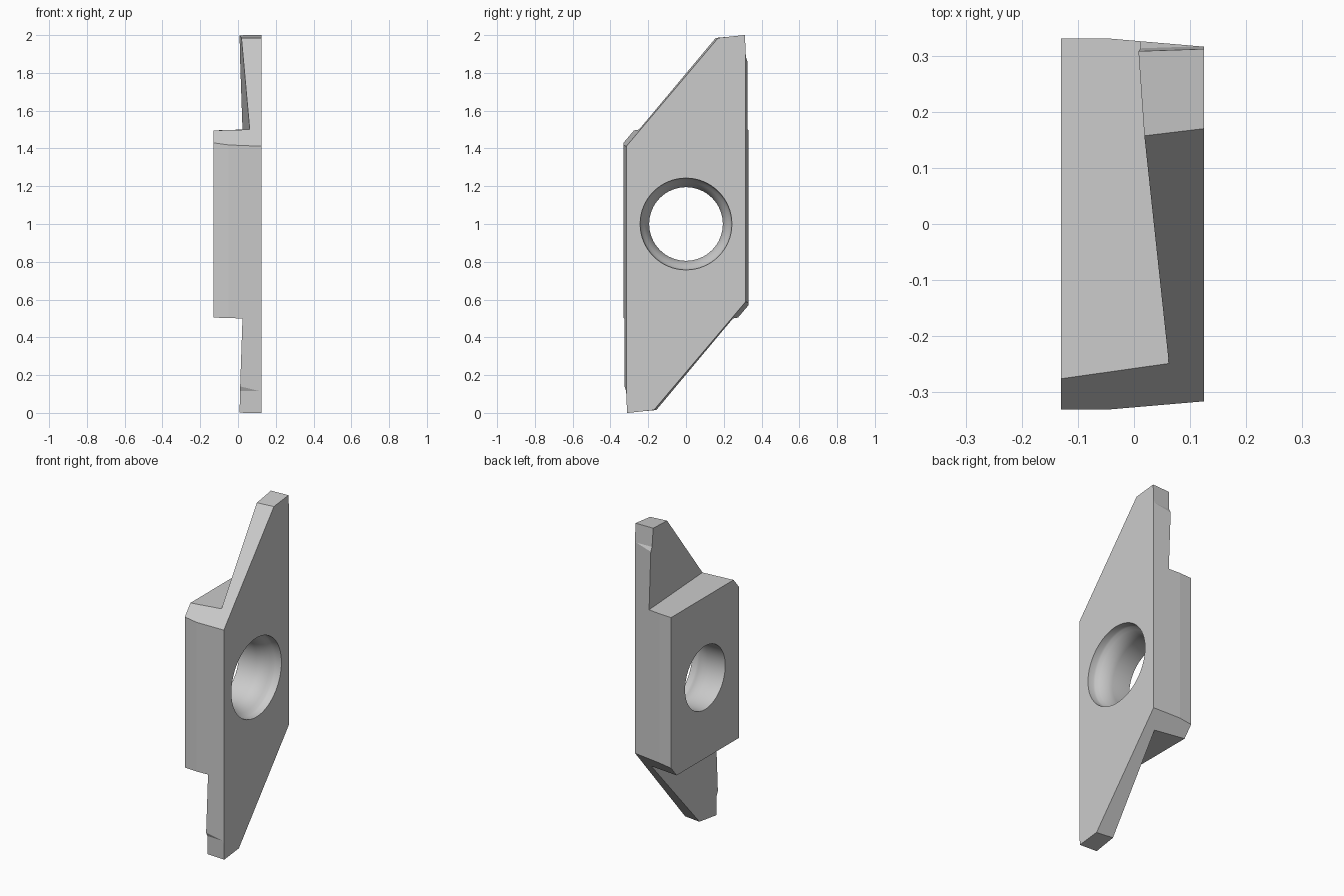
import bpy, bmesh, math

if "Cube" in bpy.data.objects:
    bpy.data.objects.remove(bpy.data.objects["Cube"])


def loft(name, sections, flip=False):
    """Closed solid skinned through matching (x, y, z) loops; flip = half turn about the hole axis."""
    bm = bmesh.new()
    rings = [[bm.verts.new((x, -y, 2 - z) if flip else (x, y, z)) for x, y, z in s]
             for s in sections]
    n = len(rings[0])
    for a, b in zip(rings, rings[1:]):
        for i in range(n):
            j = (i + 1) % n
            bm.faces.new((a[i], a[j], b[j], b[i]))
    bm.faces.new(rings[0][::-1])
    bm.faces.new(rings[-1])
    bmesh.ops.recalc_face_normals(bm, faces=bm.faces)
    mesh = bpy.data.meshes.new(name)
    bm.to_mesh(mesh)
    bm.free()
    ob = bpy.data.objects.new(name, mesh)
    bpy.context.collection.objects.link(ob)
    return ob


def outline(x, w):
    """Six-sided insert outline at depth x with half width w."""
    yt = 0.17 - 0.12 * (0.125 - x)
    zt = 1.985
    half = [(w, 2.001), (yt, zt), (-w, zt - 1.18 * (w + yt))]
    return [(x, y, z) for y, z in half] + [(x, -y, 2 - z) for y, z in half]


# Drafted insert body
body = loft("insert_body", [outline(-0.13, 0.331), outline(-0.05, 0.331),
                            outline(0.125, 0.316)])
cutters = []


def tip_x(y, z):
    """Slanted flank of the thin cutting tip."""
    return 0.0285 - 0.067 * y + 0.034 * (2 - z)


for flip in (False, True):
    # Step beside each tip, leaving the thick central block
    step = []
    for y in (-0.5, 0.5):
        xt = tip_x(y, 1.5)
        step.append([(-0.2, y, 1.493), (xt, y, 1.5), (tip_x(y, 2.2), y, 2.2), (-0.2, y, 2.2)])
    cutters.append(loft("step_cutter", step, flip))

    # Small side relief at the end of each tip
    relief = []
    for x in (-0.05, 0.18):
        y = 0.308 + 0.034 * (x - 0.008)
        relief.append([(x, y - 0.001, 2.02), (x, y + 0.005, 1.885),
                       (x, y + 0.055, 1.785), (x, y + 0.055, 2.02)])
    cutters.append(loft("relief_cutter", relief, flip))

# Screw hole with a rounded countersink
SEG = 64
profile = [(-0.2, 0.195), (-0.01, 0.195), (0.015, 0.2), (0.04, 0.21),
           (0.062, 0.223), (0.08, 0.236), (0.09, 0.24), (0.125, 0.243), (0.16, 0.246)]
cutters.append(loft("hole_cutter", [
    [(x, r * math.cos(math.tau * i / SEG), 1 + r * math.sin(math.tau * i / SEG))
     for i in range(SEG)] for x, r in profile]))

# Cut everything, then keep only the finished body
for c in cutters:
    c.hide_render = True
    m = body.modifiers.new("cut", 'BOOLEAN')
    m.operation = 'DIFFERENCE'
    m.solver = 'EXACT'
    m.object = c
deps = bpy.context.evaluated_depsgraph_get()
result = bpy.data.meshes.new_from_object(body.evaluated_get(deps))
body.modifiers.clear()
body.data = result
for c in cutters:
    bpy.data.objects.remove(c, do_unlink=True)

# Smooth hole wall, flat everywhere else
for p in result.polygons:
    _, y, z = p.center
    p.use_smooth = math.hypot(y, z - 1) < 0.25 and abs(p.normal.x) < 0.95
